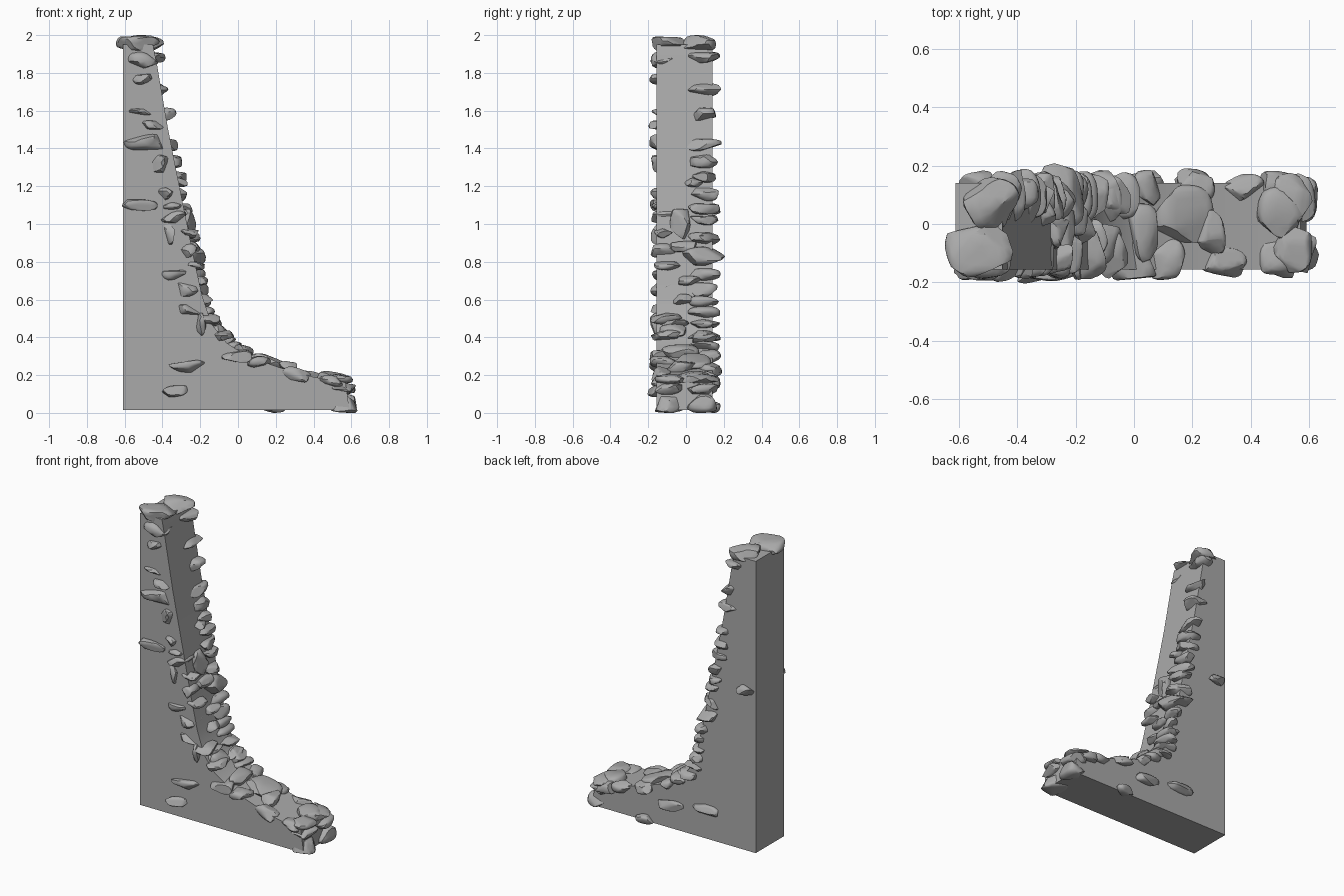
import bpy, bmesh, math, random
from mathutils import Vector, Matrix

cube = bpy.data.objects.get("Cube")
if cube:
    bpy.data.objects.remove(cube)

random.seed(7)

stone_grey = bpy.data.materials.new("stone grey")
stone_grey.use_nodes = True
grey = (0.4, 0.4, 0.4, 1)
stone_grey.diffuse_color = grey
stone_grey.node_tree.nodes["Principled BSDF"].inputs["Base Color"].default_value = grey

LEFT, BASE, FRONT, BACK = -0.61, 0.015, -0.155, 0.14
# Sweeping edge of the wall, from the toe up to the peak
SWEEP = [(0.59, 0.015), (0.57, 0.16), (0.4, 0.19), (0.22, 0.24), (0.05, 0.3),
         (-0.06, 0.37), (-0.14, 0.47), (-0.19, 0.62), (-0.24, 0.85),
         (-0.3, 1.15), (-0.37, 1.5), (-0.43, 1.85), (-0.45, 1.95)]


def interpolate(points, value, axis):
    """Walk the sweep and return the other coordinate at this value."""
    for a, b in zip(points, points[1:]):
        lo, hi = sorted((a[axis], b[axis]))
        if lo <= value <= hi:
            t = (value - a[axis]) / (b[axis] - a[axis])
            return a[1 - axis] + t * (b[1 - axis] - a[1 - axis])
    return points[-1][1 - axis]


def finish(bm, name, angle):
    mesh = bpy.data.meshes.new(name)
    bm.to_mesh(mesh)
    bm.free()
    mesh.materials.append(stone_grey)
    obj = bpy.data.objects.new(name, mesh)
    bpy.context.collection.objects.link(obj)
    bpy.ops.object.select_all(action="DESELECT")
    obj.select_set(True)
    bpy.context.view_layer.objects.active = obj
    bpy.ops.object.shade_smooth_by_angle(angle=math.radians(angle))
    return obj


def add_stone(bm, centre, size, tilt=0.0):
    """A rounded block with randomly chipped flats, fitted to its size."""
    verts = bmesh.ops.create_icosphere(bm, subdivisions=3, radius=1)["verts"]
    for v in verts:
        v.co = Vector([math.copysign(abs(c) ** 0.7, c) for c in v.co])
    for _ in range(11):
        d = Vector([random.gauss(0, 1) for _ in range(3)]).normalized()
        limit = random.uniform(0.62, 0.9)
        for v in verts:
            v.co -= d * max(0, v.co.dot(d) - limit)
    spin = (Matrix.Rotation(tilt + random.uniform(-0.08, 0.08), 3, "Y")
            @ Matrix.Rotation(random.uniform(-0.2, 0.2), 3, "Z"))
    lows = [min(v.co[i] for v in verts) for i in range(3)]
    highs = [max(v.co[i] for v in verts) for i in range(3)]
    for v in verts:
        fitted = [((v.co[i] - lows[i]) / (highs[i] - lows[i]) - 0.5) * size[i]
                  for i in range(3)]
        v.co = spin @ Vector(fitted) + Vector(centre)
        v.co.z = max(v.co.z, 0)


# Wall body: side profile extruded through its thickness
bm = bmesh.new()
outline = [(LEFT, BASE)] + SWEEP + [(LEFT, SWEEP[-1][1])]
face = bm.faces.new([bm.verts.new((x, FRONT, z)) for x, z in outline])
side = bmesh.ops.extrude_face_region(bm, geom=[face])["geom"]
bmesh.ops.translate(bm, vec=(0, BACK - FRONT, 0),
                    verts=[v for v in side if isinstance(v, bmesh.types.BMVert)])
bmesh.ops.recalc_face_normals(bm, faces=bm.faces)
finish(bm, "wall", 30)

# Stones along the front edge: x, z, width, height
bm = bmesh.new()
for x, z, w, h in [
        (-0.51, 1.86, .17, .11), (-0.5, 1.77, .13, .07), (-0.5, 1.59, .14, .06),
        (-0.46, 1.52, .12, .06), (-0.48, 1.43, .24, .1), (-0.41, 1.32, .14, .11),
        (-0.38, 1.16, .11, .07), (-0.35, 1.1, .12, .05), (-0.34, 1.03, .14, .08),
        (-0.37, .95, .06, .13), (-0.28, .86, .12, .08), (-0.33, .73, .17, .07),
        (-0.28, .66, .16, .1), (-0.26, .54, .18, .07), (-0.21, .46, .07, .14),
        (-0.15, .5, .12, .06), (-0.09, .41, .14, .06), (-0.02, .3, .16, .07)]:
    add_stone(bm, (x, -0.105, z), (w, random.uniform(.15, .19), h))
finish(bm, "front_edge_stones", 35)

# Stones along the back edge: z, depth, height
bm = bmesh.new()
for z, d, h in [
        (1.88, .17, .06), (1.71, .19, .07), (1.58, .13, .07), (1.42, .19, .07),
        (1.33, .15, .09), (1.25, .13, .06), (1.16, .16, .08), (1.08, .17, .06),
        (1.02, .15, .05), (.92, .17, .07), (.83, .23, .1), (.73, .18, .07),
        (.65, .15, .08), (.59, .16, .06), (.53, .17, .07), (.47, .16, .05),
        (.41, .18, .06), (.35, .16, .06)]:
    x = interpolate(SWEEP, z, 1) - 0.015
    add_stone(bm, (x, 0.095, z), (random.uniform(.1, .15), d, h))
finish(bm, "back_edge_stones", 35)

# Stones set in the middle of the steep face
bm = bmesh.new()
for z, y, d, h in [(1.0, -.03, .11, .16), (.88, -.01, .15, .06), (1.22, .04, .1, .05),
                   (.78, -.1, .14, .05), (.6, -.02, .1, .06), (.47, -.06, .15, .05),
                   (.7, .02, .12, .05), (.95, -.12, .1, .05)]:
    x = interpolate(SWEEP, z, 1)
    add_stone(bm, (x, y, z), (.1, d, h))
finish(bm, "steep_face_stones", 35)

# Stones paving the low slope: x, y, width, depth
bm = bmesh.new()
for x, y, w, d in [
        (.17, .035, .21, .2), (.5, .035, .16, .19), (.03, -.03, .1, .2),
        (.26, -.03, .1, .16), (.21, .13, .13, .13), (.37, .125, .15, .09),
        (.31, -.13, .15, .1), (.11, -.12, .13, .14), (.04, .12, .1, .13),
        (-.1, -.07, .12, .14), (.5, -.12, .15, .13), (.5, .13, .15, .1),
        (-.07, .1, .1, .14)]:
    drop = interpolate(SWEEP, x - .03, 0) - interpolate(SWEEP, x + .03, 0)
    low = .02 if abs(y) > .1 else 0
    add_stone(bm, (x, y, interpolate(SWEEP, x, 0) - low + .01), (w, d, .07),
              math.atan2(drop, .06) * 0.6)
finish(bm, "low_slope_stones", 35)

# Stacked stones on the blunt toe
bm = bmesh.new()
for z, h, x in [(.05, .1, .56), (.125, .06, .55), (.18, .05, .54)]:
    for y in (-.085, .085):
        add_stone(bm, (x, y, z), (.14, random.uniform(.16, .18), h))
finish(bm, "toe_stones", 35)

# Cap stones on the peak
bm = bmesh.new()
add_stone(bm, (-.53, -.09, 1.955), (.23, .18, .08))
add_stone(bm, (-.49, .07, 1.96), (.19, .18, .08))
finish(bm, "cap_stones", 35)

# Loose stones bedded in the flat sides: x, y, z, width, height
bm = bmesh.new()
for x, y, z, w, h in [
        (-.52, FRONT, 1.1, .19, .06), (-.27, FRONT, .245, .2, .07),
        (-.33, FRONT, .115, .15, .06), (.2, BACK, .03, .12, .06),
        (.01, BACK, .17, .19, .07), (-.24, BACK, .21, .2, .07),
        (-.54, BACK, 1.08, .12, .06)]:
    add_stone(bm, (x, y, z), (w, .08, h))
finish(bm, "loose_side_stones", 35)
